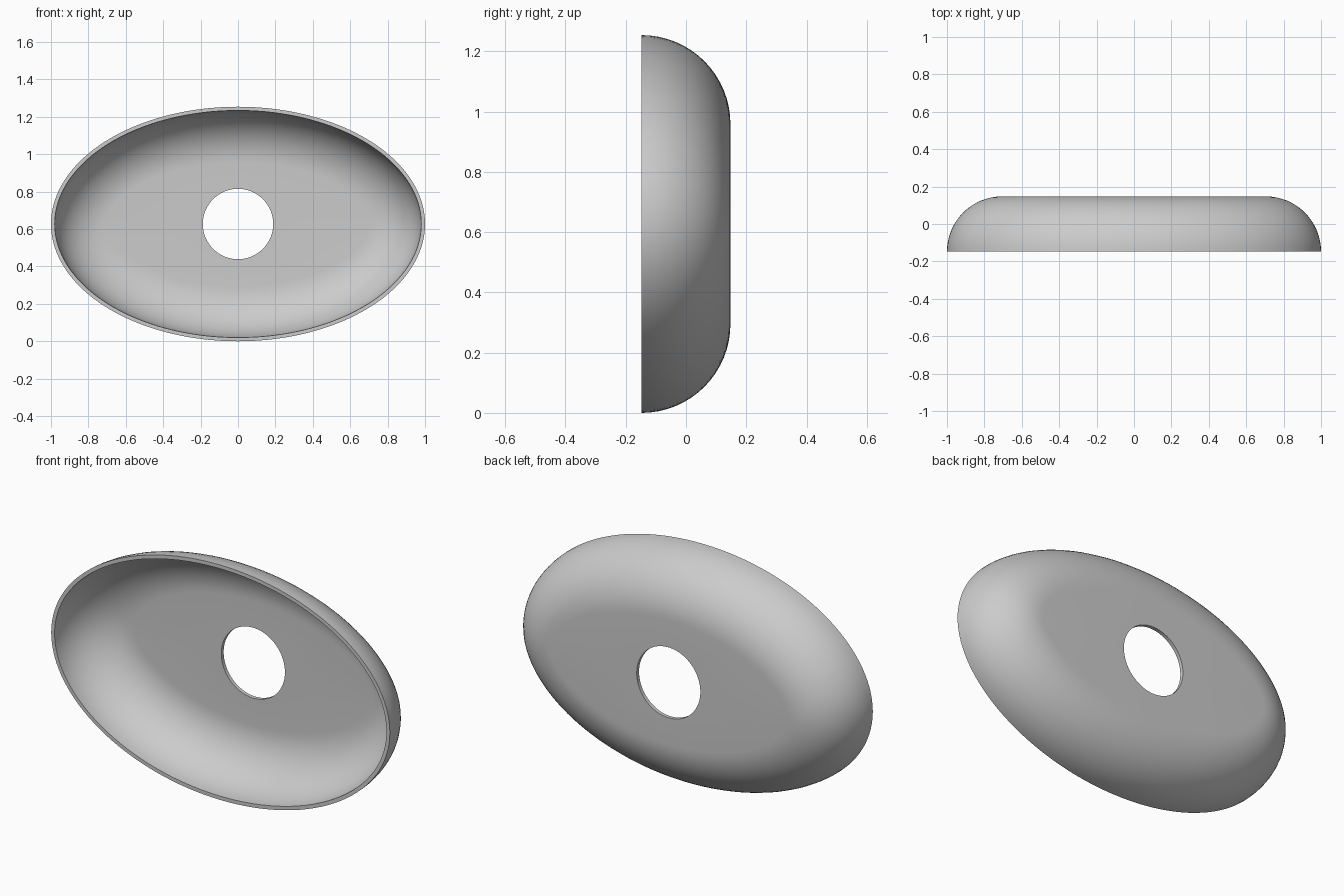
import bpy, bmesh, math

if "Cube" in bpy.data.objects:
    bpy.data.objects.remove(bpy.data.objects["Cube"])

A, B = 1.0, 0.627      # half width and half height of the oval
HALF = 0.1475          # half depth
R = 2 * HALF           # outer rounding radius
WALL = 0.02            # shell thickness
HOLE = 0.188
N, STEPS = 128, 16


def oval_ring(bm, inset, y):
    """Oval pulled inwards by a constant distance."""
    ring = []
    for i in range(N):
        t = 2 * math.pi * i / N
        c, s = math.cos(t), math.sin(t)
        n = math.hypot(B * c, A * s)
        ring.append(bm.verts.new((A * c - inset * B * c / n, y, B + B * s - inset * A * s / n)))
    return ring


def hole_ring(bm, y):
    return [bm.verts.new((HOLE * math.cos(2 * math.pi * i / N), y,
                          B + HOLE * math.sin(2 * math.pi * i / N))) for i in range(N)]


bm = bmesh.new()

# Outer skin: hole edge, flat back, quarter-round side
rings = [hole_ring(bm, HALF)]
for k in range(STEPS + 1):
    a = math.pi / 2 * (1 - k / STEPS)
    rings.append(oval_ring(bm, R - R * math.cos(a), -HALF + R * math.sin(a)))

# Inner skin: flat rim, quarter-round side, flat floor, hole edge
r = R - WALL
for k in range(STEPS + 1):
    a = math.pi / 2 * k / STEPS
    rings.append(oval_ring(bm, R - r * math.cos(a), -HALF + r * math.sin(a)))
rings.append(hole_ring(bm, HALF - WALL))

# Join neighbouring rings, last to first forms the hole wall
for p, q in zip(rings, rings[1:] + rings[:1]):
    for i in range(N):
        j = (i + 1) % N
        bm.faces.new((p[i], p[j], q[j], q[i]))
bmesh.ops.recalc_face_normals(bm, faces=bm.faces)

mesh = bpy.data.meshes.new("oval_dish")
bm.to_mesh(mesh)
bm.free()
dish = bpy.data.objects.new("oval_dish", mesh)
bpy.context.collection.objects.link(dish)

grey = bpy.data.materials.new("light grey")
grey.diffuse_color = (0.6, 0.6, 0.6, 1)
grey.use_nodes = True
grey.node_tree.nodes["Principled BSDF"].inputs["Base Color"].default_value = grey.diffuse_color
mesh.materials.append(grey)

bpy.context.view_layer.objects.active = dish
dish.select_set(True)
bpy.ops.object.shade_smooth_by_angle(angle=math.radians(30))
